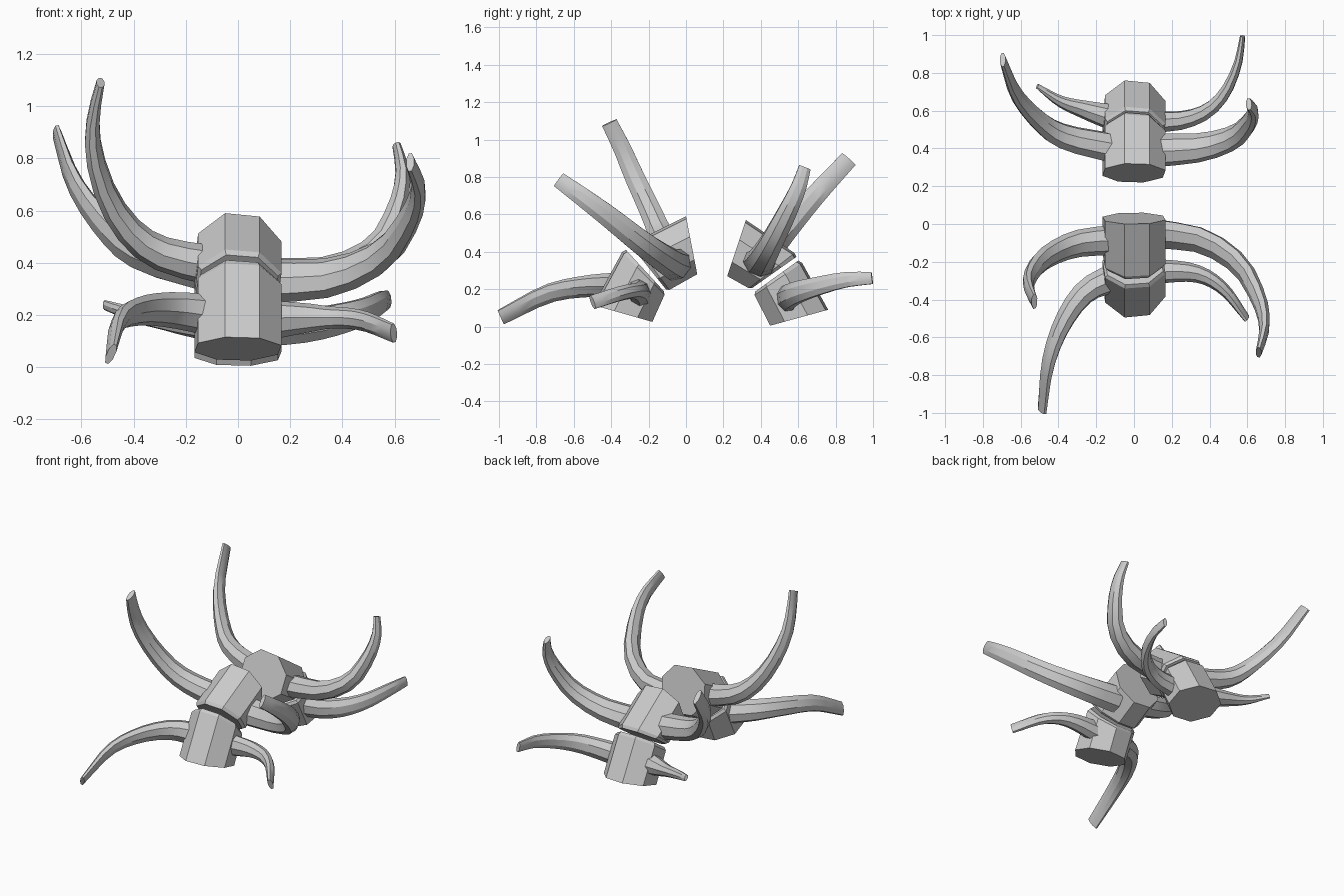
import bpy, bmesh, math
from mathutils import Vector

if "Cube" in bpy.data.objects:
    bpy.data.objects.remove(bpy.data.objects["Cube"])


def loft(name, rings):
    """Skin a list of equal-length vertex rings and cap both ends."""
    bm = bmesh.new()
    vs = [[bm.verts.new(p) for p in r] for r in rings]
    n = len(vs[0])
    for a, b in zip(vs, vs[1:]):
        for i in range(n):
            j = (i + 1) % n
            bm.faces.new((a[i], a[j], b[j], b[i]))
    bm.faces.new(vs[0])
    bm.faces.new(vs[-1])
    bmesh.ops.recalc_face_normals(bm, faces=bm.faces)
    me = bpy.data.meshes.new(name)
    bm.to_mesh(me)
    bm.free()
    ob = bpy.data.objects.new(name, me)
    bpy.context.collection.objects.link(ob)
    bpy.ops.object.select_all(action='DESELECT')
    ob.select_set(True)
    bpy.context.view_layer.objects.active = ob
    bpy.ops.object.shade_smooth_by_angle(angle=math.radians(25))
    return ob


def octagon(outer, inner, scale=1.0):
    """Octagon spanning two (y, z) corners, turned slightly off square."""
    o, i = Vector((0, *outer)), Vector((0, *inner))
    c, v = (o + i) / 2, (o - i) / 2 / math.cos(math.radians(16.5))
    pts = []
    for k in range(8):
        a = math.radians(28.5 + 45 * k)
        pts.append(c + scale * (v * math.cos(a) + Vector((0.174 * math.sin(a), 0, 0))))
    return pts


def barrel(name, end, joint):
    """Wedge-shaped segment with a small chamfer at the joint."""
    e, j = octagon(*end), octagon(*joint)
    rim = [a.lerp(b, 0.93) for a, b in zip(e, j)]
    loft(name, [e, rim, octagon(*joint, scale=0.92)])


def spline(pts, t):
    """Catmull-Rom point at t in 0..1."""
    p = [2 * pts[0] - pts[1]] + pts + [2 * pts[-1] - pts[-2]]
    u = t * (len(pts) - 1)
    k = min(int(u), len(pts) - 2)
    u -= k
    a, b, c, d = p[k:k + 4]
    return 0.5 * (2 * b + (c - a) * u + (2 * a - 5 * b + 4 * c - d) * u * u
                  + (3 * b - a - 3 * c + d) * u ** 3)


def arm(name, pts, width=(0.15, 0.12, 0.085), thick=(0.14, 0.03), steps=11):
    """Curved tapering blade: width is across its plane, thickness in it."""
    pts = [Vector(p) for p in pts]
    n = (pts[len(pts) // 2] - pts[0]).cross(pts[-1] - pts[0]).normalized()
    rings = []
    for s in range(steps + 1):
        t = s / steps
        c = spline(pts, t)
        tan = (spline(pts, min(t + 0.02, 1)) - spline(pts, max(t - 0.02, 0))).normalized()
        side = n.cross(tan).normalized()
        if t < 0.4:
            w = width[0] + (width[1] - width[0]) * t / 0.4
        else:
            w = width[1] + (width[2] - width[1]) * (t - 0.4) / 0.6
        h = thick[0] + (thick[1] - thick[0]) * t
        k = 0.5 / math.cos(math.radians(22.5))
        rings.append([c + n * w * k * math.cos(a) + side * h * k * math.sin(a)
                      for a in (math.radians(22.5 + 45 * i) for i in range(8))])
    loft(name, rings)


# Wedge barrels, two per cluster, given as (outer, inner) corners in y, z
barrel("front_upper_barrel", ((0.0, 0.59), (0.06, 0.28)), ((-0.30, 0.44), (-0.10, 0.19)))
barrel("front_lower_barrel", ((-0.495, 0.115), (-0.18, 0.025)), ((-0.33, 0.42), (-0.11, 0.18)))
barrel("back_upper_barrel", ((0.32, 0.57), (0.22, 0.27)), ((0.60, 0.38), (0.345, 0.20)))
barrel("back_lower_barrel", ((0.76, 0.09), (0.45, 0.005)), ((0.61, 0.36), (0.36, 0.18)))

# Front cluster arms
arm("front_upper_left_arm", [(-0.1, -0.085, 0.39), (-0.28, -0.10, 0.43), (-0.40, -0.14, 0.505),
    (-0.495, -0.20, 0.64), (-0.55, -0.28, 0.81), (-0.555, -0.34, 0.95), (-0.527, -0.41, 1.09)])
arm("front_upper_right_arm", [(0.1, -0.05, 0.33), (0.36, -0.09, 0.345), (0.56, -0.22, 0.435),
    (0.665, -0.41, 0.585), (0.69, -0.55, 0.69), (0.66, -0.68, 0.785)],
    width=(0.17, 0.13, 0.085))
arm("front_lower_left_arm", [(-0.1, -0.28, 0.20), (-0.26, -0.36, 0.22), (-0.38, -0.53, 0.215),
    (-0.455, -0.74, 0.175), (-0.487, -0.99, 0.05)])
arm("front_lower_right_arm", [(0.1, -0.25, 0.18), (0.32, -0.26, 0.19), (0.47, -0.34, 0.18),
    (0.597, -0.50, 0.13)], width=(0.15, 0.075, 0.075), thick=(0.12, 0.03))

# Back cluster arms
arm("back_upper_left_arm", [(-0.1, 0.40, 0.36), (-0.365, 0.46, 0.43), (-0.50, 0.545, 0.53),
    (-0.625, 0.69, 0.70), (-0.695, 0.87, 0.895)], width=(0.16, 0.13, 0.095))
arm("back_upper_right_arm", [(0.1, 0.39, 0.34), (0.35, 0.405, 0.36), (0.53, 0.46, 0.455),
    (0.61, 0.54, 0.61), (0.63, 0.60, 0.74), (0.608, 0.635, 0.85)], width=(0.17, 0.12, 0.065))
arm("back_lower_left_arm", [(-0.1, 0.56, 0.17), (-0.26, 0.605, 0.18), (-0.39, 0.65, 0.20),
    (-0.512, 0.73, 0.238)], width=(0.14, 0.07, 0.04), thick=(0.13, 0.02))
arm("back_lower_right_arm", [(0.1, 0.54, 0.15), (0.26, 0.55, 0.16), (0.39, 0.60, 0.185),
    (0.485, 0.70, 0.215), (0.55, 0.85, 0.25), (0.575, 0.995, 0.26)],
    width=(0.14, 0.115, 0.065), thick=(0.11, 0.025))
